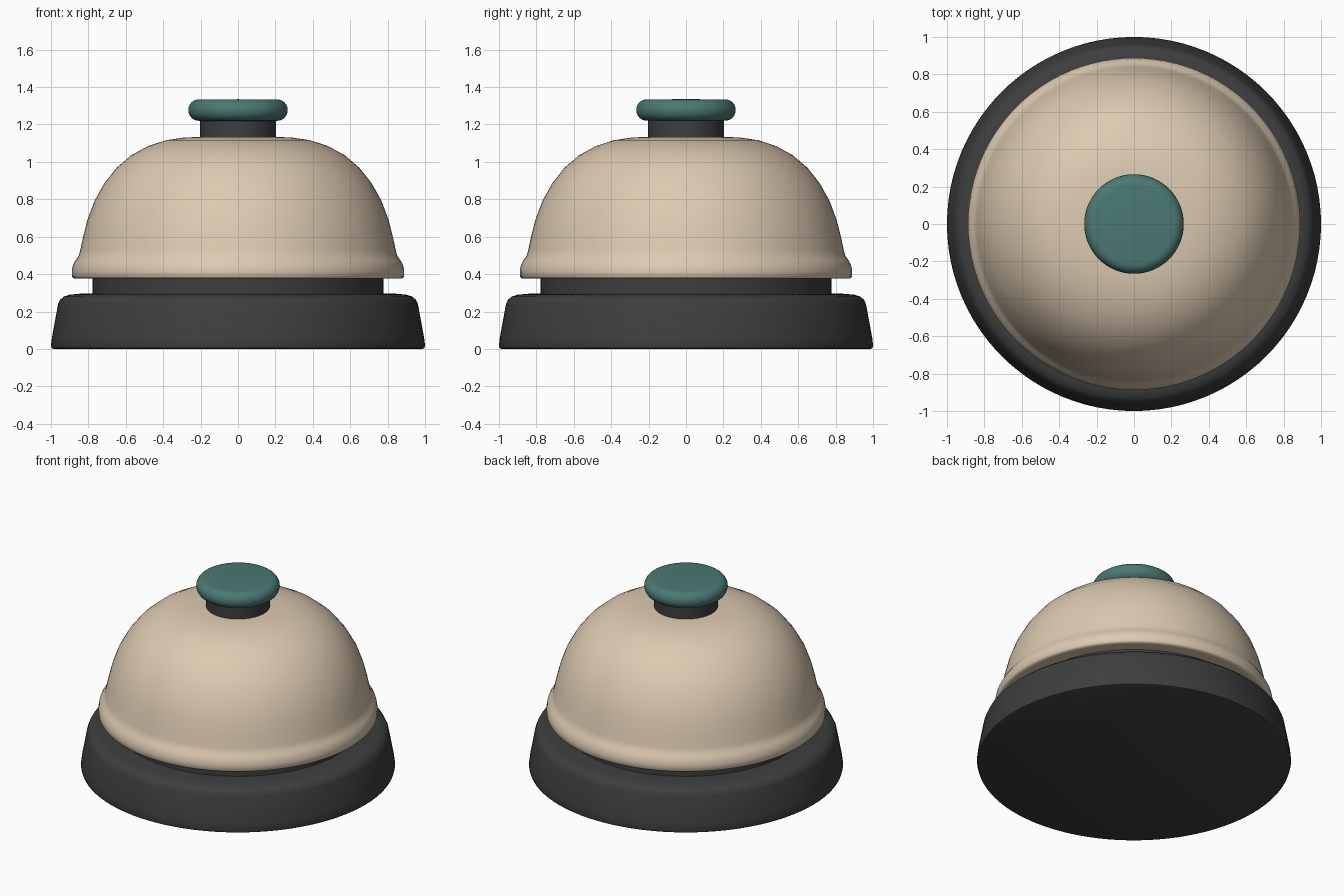
import bpy, bmesh, math

if "Cube" in bpy.data.objects:
    bpy.data.objects.remove(bpy.data.objects["Cube"])

SEGMENTS = 96


def material(name, rgb):
    m = bpy.data.materials.new(name)
    m.diffuse_color = (*rgb, 1.0)
    m.use_nodes = True
    m.node_tree.nodes["Principled BSDF"].inputs["Base Color"].default_value = m.diffuse_color
    return m


black = material("charcoal", (0.048, 0.048, 0.050))
tan = material("warm beige", (0.72, 0.59, 0.44))
teal = material("muted teal", (0.07, 0.19, 0.17))


def lathe(name, profile, mat, angle=35):
    """Spin a (radius, height) profile around z; end points on the axis close it."""
    bm = bmesh.new()
    verts = [bm.verts.new((r, 0, z)) for r, z in profile]
    edges = [bm.edges.new(pair) for pair in zip(verts, verts[1:])]
    bmesh.ops.spin(bm, geom=verts + edges, cent=(0, 0, 0), axis=(0, 0, 1),
                   angle=math.tau, steps=SEGMENTS, use_merge=False)
    bmesh.ops.remove_doubles(bm, verts=bm.verts, dist=0.0005)
    bmesh.ops.recalc_face_normals(bm, faces=bm.faces)
    mesh = bpy.data.meshes.new(name)
    bm.to_mesh(mesh)
    bm.free()
    mesh.materials.append(mat)
    ob = bpy.data.objects.new(name, mesh)
    bpy.context.collection.objects.link(ob)
    bpy.ops.object.select_all(action='DESELECT')
    ob.select_set(True)
    bpy.context.view_layer.objects.active = ob
    bpy.ops.object.shade_smooth_by_angle(angle=math.radians(angle))
    return ob


# Tapered foot with a rounded shoulder
lathe("base", [(0, 0), (0.985, 0), (0.996, 0.005), (1.0, 0.018), (0.995, 0.06),
               (0.962, 0.24), (0.952, 0.262), (0.932, 0.28), (0.90, 0.29),
               (0.85, 0.295), (0.76, 0.298), (0, 0.298)], black)

# Recessed collar between base and bell
lathe("collar", [(0, 0.28), (0.778, 0.28), (0.778, 0.39), (0, 0.39)], black)

# Bell dome with a flared lip
lathe("bell", [(0, 0.385), (0.77, 0.385), (0.86, 0.376), (0.88, 0.378), (0.888, 0.388),
               (0.888, 0.42), (0.882, 0.45), (0.868, 0.475), (0.852, 0.497),
               (0.844, 0.525), (0.828, 0.60), (0.805, 0.69), (0.768, 0.79),
               (0.715, 0.885), (0.65, 0.968), (0.57, 1.036), (0.48, 1.085),
               (0.385, 1.116), (0.29, 1.13), (0.20, 1.134), (0, 1.134)], tan, 50)

# Plunger stem
lathe("stem", [(0, 1.12), (0.203, 1.12), (0.203, 1.23), (0, 1.23)], black)

# Rounded press button
arc = [(0.21 + 0.056 * math.cos(t), 1.277 + 0.057 * math.sin(t))
       for t in (math.radians(-90 + 15 * i) for i in range(13))]
lathe("button", [(0, 1.22)] + arc + [(0, 1.335)], teal)
